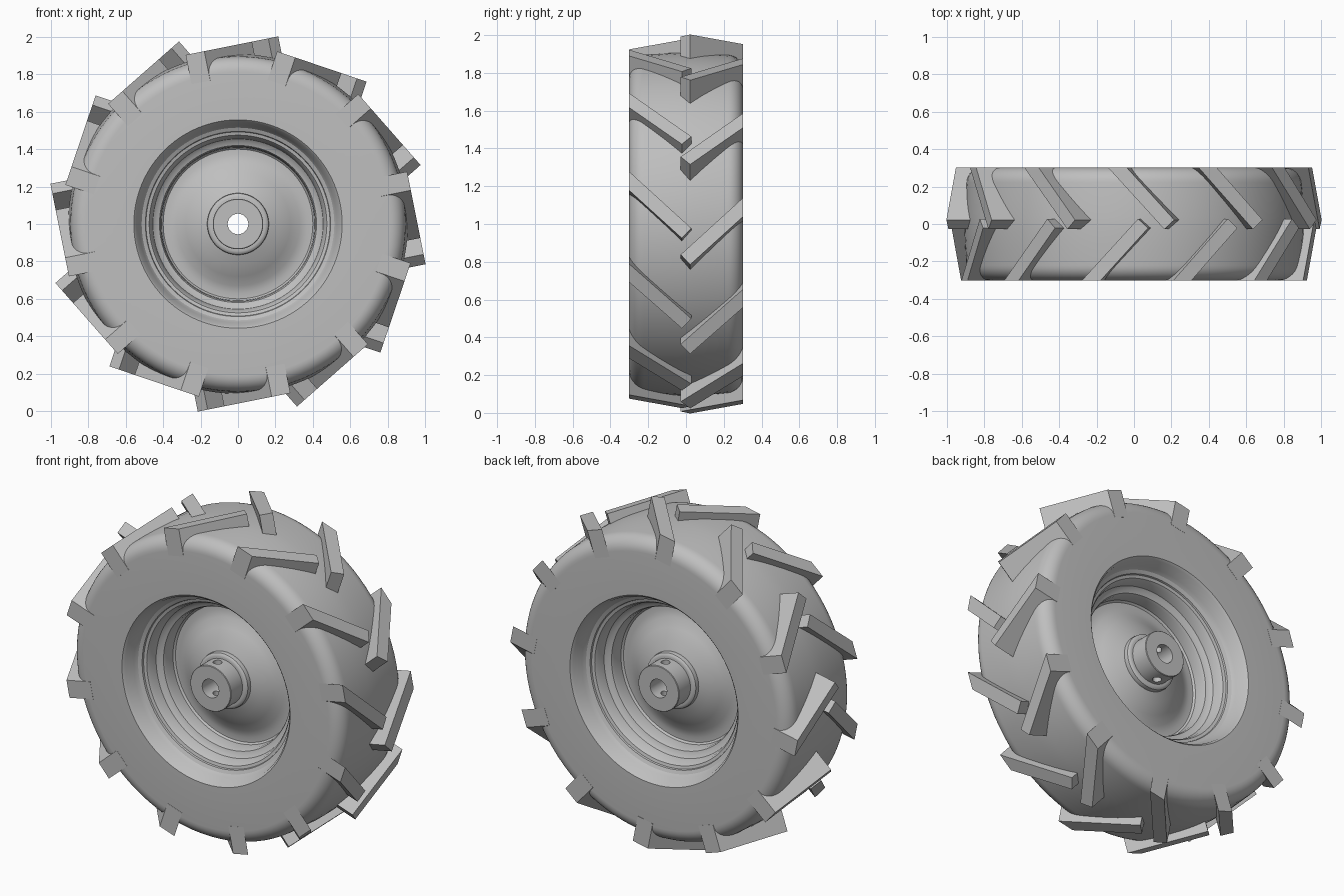
import bpy, bmesh, math
from mathutils import Matrix, Vector

cube = bpy.data.objects.get("Cube")
if cube:
    bpy.data.objects.remove(cube, do_unlink=True)

grey = bpy.data.materials.new("plain_grey")
grey.use_nodes = True
GREY = (0.52, 0.52, 0.52, 1)
grey.diffuse_color = GREY
grey.node_tree.nodes["Principled BSDF"].inputs["Base Color"].default_value = GREY

CENTRE = Vector((0, 0, 1))


def finish(name, bm, smooth=True):
    """Turn a bmesh into a named grey object."""
    bmesh.ops.recalc_face_normals(bm, faces=bm.faces)
    mesh = bpy.data.meshes.new(name)
    bm.to_mesh(mesh)
    bm.free()
    ob = bpy.data.objects.new(name, mesh)
    bpy.context.collection.objects.link(ob)
    mesh.materials.append(grey)
    ob.location = CENTRE
    if smooth:
        shade(ob)
    return ob


def shade(ob):
    bpy.ops.object.select_all(action="DESELECT")
    ob.select_set(True)
    bpy.context.view_layer.objects.active = ob
    bpy.ops.object.shade_smooth_by_angle(angle=math.radians(30))


def lathe(name, half, steps=96):
    """Spin a (radius, y) half profile and its mirror around the axle."""
    loop = half + [(r, -y) for r, y in reversed(half)]
    bm = bmesh.new()
    rings = []
    for i in range(steps):
        a = math.tau * i / steps
        rings.append([bm.verts.new((r * math.cos(a), y, r * math.sin(a))) for r, y in loop])
    n = len(loop)
    for i in range(steps):
        p, q = rings[i], rings[(i + 1) % steps]
        for j in range(n):
            k = (j + 1) % n
            bm.faces.new((p[j], p[k], q[k], q[j]))
    return finish(name, bm)


# Tyre: flat sidewalls, rounded shoulders, slightly crowned tread
shoulder = [(0.812 + 0.084 * math.sin(a), -0.218 - 0.084 * math.cos(a))
            for a in (math.radians(11 * i) for i in range(9))]
lathe("tyre", [(0.56, -0.302)] + shoulder + [(0.903, -0.12), (0.908, -0.04)])

# Rim: stepped walls, flat web ring, raised cone and collar
lathe("rim", [
    (0.12, -0.15), (0.145, -0.15), (0.156, -0.147), (0.163, -0.14), (0.165, -0.13),
    (0.165, -0.115), (0.22, -0.094), (0.28, -0.063), (0.33, -0.03), (0.37, -0.02), (0.40, -0.02),
    (0.41, -0.03), (0.413, -0.09), (0.42, -0.105), (0.44, -0.112), (0.455, -0.125),
    (0.465, -0.17), (0.475, -0.185), (0.492, -0.19), (0.495, -0.20), (0.515, -0.21),
    (0.528, -0.23), (0.545, -0.29), (0.557, -0.302), (0.567, -0.302), (0.567, -0.29)])

# Hub sleeve with set screw holes drilled across it
hub = lathe("hub", [(0.055, -0.26), (0.132, -0.26), (0.135, -0.257)], 64)
bm = bmesh.new()
for y in (-0.195, 0.195):
    bmesh.ops.create_cone(bm, cap_ends=True, segments=24, radius1=0.025, radius2=0.025,
                          depth=0.4, matrix=Matrix.Translation((0, y, 0)))
drill = finish("screw_hole_cutter", bm, False)
drill.hide_render = True
cut = hub.modifiers.new("screw_holes", "BOOLEAN")
cut.operation = "DIFFERENCE"
cut.object = drill
bpy.context.view_layer.objects.active = hub
bpy.ops.object.modifier_apply(modifier=cut.name)
bpy.data.objects.remove(drill, do_unlink=True)
shade(hub)

# Tread lugs: slanted bars with flat tilted tops, twelve on each side
LUGS = 12
FOOT = [(-0.28, -0.303), (-0.18, -0.303), (0.075, -0.022), (0.022, 0.028)]
DOWN = Vector((0.2, 0, -1)).normalized() * 0.16


def lug_row(name, side, shift):
    bm = bmesh.new()
    for i in range(LUGS):
        turn = Matrix.Rotation(math.tau * i / LUGS, 3, "Y")
        top = [Vector((x + shift, y * side, 0.96 + 0.2 * (x + shift))) for x, y in FOOT]
        upper = [bm.verts.new(turn @ p) for p in top]
        lower = [bm.verts.new(turn @ (p + DOWN)) for p in top]
        bm.faces.new(upper)
        bm.faces.new(lower)
        for j in range(4):
            k = (j + 1) % 4
            bm.faces.new((upper[j], upper[k], lower[k], lower[j]))
    return finish(name, bm, False)


lug_row("front_lugs", 1, 0)
# back row is offset around the tread
back = lug_row("back_lugs", -1, 0.14)
